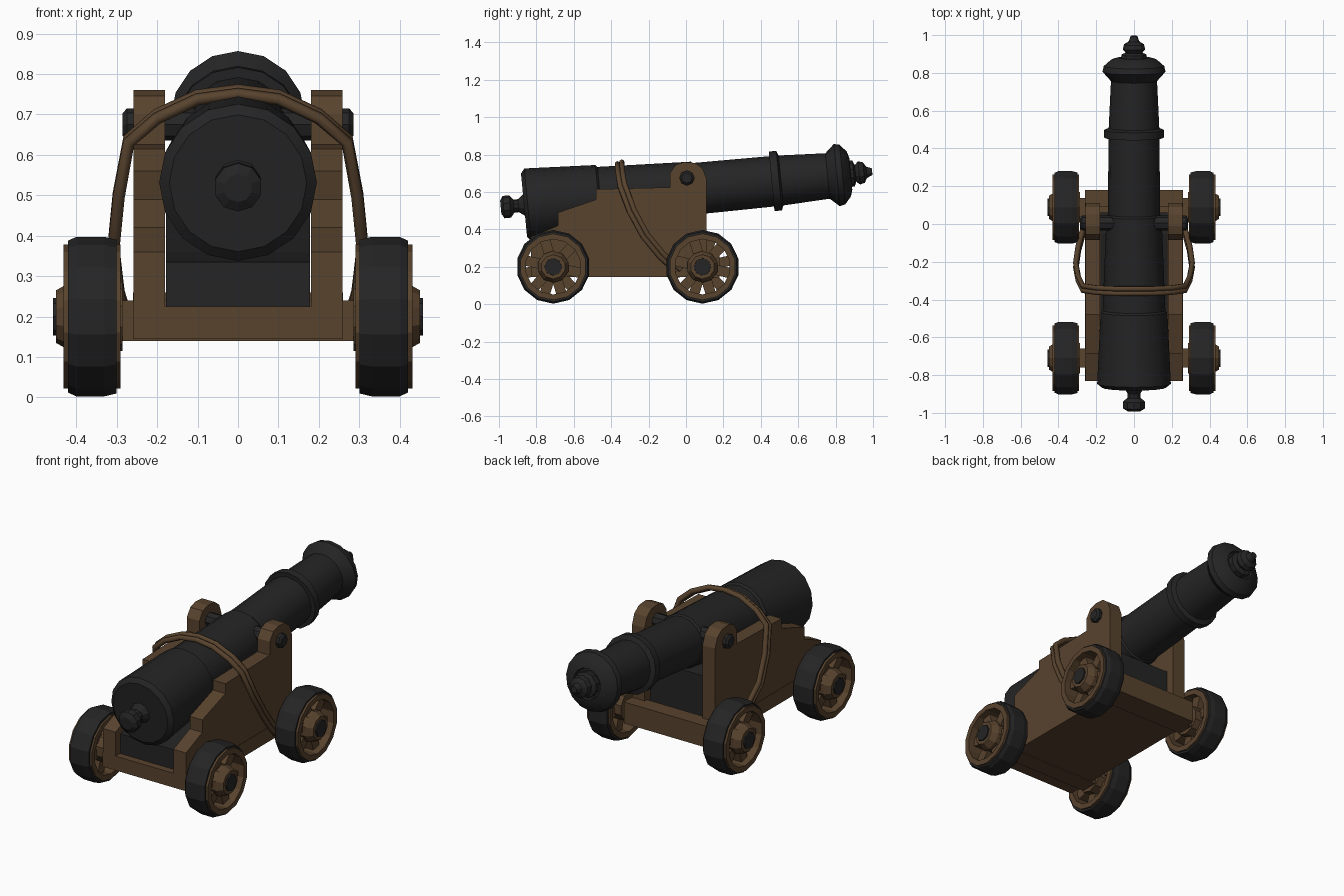
import bpy, bmesh, math
from mathutils import Matrix, Vector

cube = bpy.data.objects.get("Cube")
if cube:
    bpy.data.objects.remove(cube)


def material(name, rgb):
    m = bpy.data.materials.new(name)
    m.use_nodes = True
    m.diffuse_color = (*rgb, 1)
    m.node_tree.nodes["Principled BSDF"].inputs["Base Color"].default_value = (*rgb, 1)
    return m


IRON = material("dark iron", (0.018, 0.018, 0.018))
WOOD = material("brown wood", (0.098, 0.056, 0.027))


def finish(bm, name, mat, matrix=Matrix(), smooth=False):
    bmesh.ops.remove_doubles(bm, verts=bm.verts, dist=0.0001)
    bm.transform(matrix)
    bmesh.ops.recalc_face_normals(bm, faces=bm.faces)
    mesh = bpy.data.meshes.new(name)
    bm.to_mesh(mesh)
    bm.free()
    mesh.materials.append(mat)
    ob = bpy.data.objects.new(name, mesh)
    bpy.context.collection.objects.link(ob)
    if smooth:
        bpy.ops.object.select_all(action='DESELECT')
        ob.select_set(True)
        bpy.context.view_layer.objects.active = ob
        bpy.ops.object.shade_smooth_by_angle(angle=math.radians(30))
    return ob


def lathe(name, profile, mat, matrix, sides=14, closed=False, smooth=False):
    """Turn (distance, radius) points about the local Y axis."""
    bm = bmesh.new()
    rings = []
    for t, r in profile:
        rings.append([bm.verts.new((r * math.sin(a), t, r * math.cos(a)))
                      for a in (math.tau * i / sides for i in range(sides))])
    pairs = list(zip(rings, rings[1:]))
    if closed:
        pairs.append((rings[-1], rings[0]))
    for a, b in pairs:
        for i in range(sides):
            j = (i + 1) % sides
            bm.faces.new((a[i], a[j], b[j], b[i]))
    return finish(bm, name, mat, matrix, smooth)


def box(name, center, size, mat, matrix=Matrix()):
    bm = bmesh.new()
    bmesh.ops.create_cube(bm, size=1)
    bm.transform(Matrix.Translation(center) @ Matrix.Diagonal((*size, 1)))
    return finish(bm, name, mat, matrix)


def slab(name, outline, x0, x1, mat):
    """Extrude a (y, z) outline across x."""
    bm = bmesh.new()
    face = bm.faces.new([bm.verts.new((x0, y, z)) for y, z in outline])
    new = bmesh.ops.extrude_face_region(bm, geom=[face])["geom"]
    verts = [v for v in new if isinstance(v, bmesh.types.BMVert)]
    bmesh.ops.translate(bm, verts=verts, vec=(x1 - x0, 0, 0))
    return finish(bm, name, mat)


# Barrel, tilted up towards the muzzle
tilt = Matrix.Translation((0, 0, 0.613)) @ Matrix.Rotation(math.atan(0.096), 4, 'X')
barrel = [(-0.87, 0), (-0.87, 0.17), (-0.85, 0.195), (-0.47, 0.177), (-0.46, 0.166),
          (0.04, 0.146), (0.05, 0.138), (0.46, 0.135), (0.46, 0.16), (0.50, 0.16),
          (0.51, 0.134), (0.76, 0.122), (0.81, 0.167), (0.84, 0.16), (0.875, 0.12),
          (0.885, 0.085), (0.87, 0.08), (0.87, 0)]
lathe("barrel", barrel, IRON, tilt, 16, smooth=True)
lathe("breech_knob", [(-0.86, 0.065), (-0.90, 0.035), (-0.925, 0.035), (-0.945, 0.06),
                      (-0.98, 0.06), (-0.995, 0.035), (-0.995, 0)], IRON, tilt, 10)
lathe("muzzle_plug", [(0.86, 0.07), (0.90, 0.07), (0.91, 0.045), (0.93, 0.062),
                      (0.955, 0.055), (0.97, 0.03), (1.0, 0.018), (1.0, 0)], IRON, tilt, 10)

# Carriage bed, axle beams and the wedge under the breech
box("carriage_bed", (0, -0.365, 0.185), (0.52, 0.93, 0.08), WOOD)
box("rear_transom", (0, 0.135, 0.20), (0.52, 0.09, 0.12), WOOD)
slab("elevating_wedge", [(-0.79, 0.22), (-0.79, 0.335), (-0.45, 0.36), (-0.05, 0.47),
                         (0.06, 0.47), (0.06, 0.22)], -0.178, 0.178, IRON)

# Stepped cheek outline with a rounded trunnion seat
cheek = [(-0.83, 0.15), (-0.83, 0.36), (-0.685, 0.42), (-0.685, 0.49), (-0.48, 0.56),
         (-0.48, 0.615), (-0.086, 0.625), (-0.086, 0.70), (-0.055, 0.745), (-0.01, 0.76),
         (0.05, 0.755), (0.09, 0.725), (0.11, 0.67), (0.11, 0.15)]


def wheel(label, side, y):
    place = Matrix.Translation((side * 0.36, y, 0.2)) @ Matrix.Rotation(-side * math.pi / 2, 4, 'Z')
    lathe(label + "_tread", [(-0.06, 0.165), (-0.06, 0.19), (-0.03, 0.197), (0.04, 0.197),
                             (0.06, 0.188), (0.06, 0.165)], IRON, place, closed=True)
    lathe(label + "_rim", [(-0.07, 0.148), (-0.07, 0.178), (0.072, 0.178),
                           (0.072, 0.148)], WOOD, place, closed=True)
    for k in range(6):
        turn = place @ Matrix.Rotation(math.tau * k / 6 + 0.3, 4, 'Y')
        box(label + "_spoke", (0, 0, 0.11), (0.055, 0.07, 0.10), WOOD, turn)
    lathe(label + "_hub", [(-0.075, 0), (-0.075, 0.085), (0.055, 0.085), (0.09, 0.065),
                           (0.09, 0)], WOOD, place, 10)
    lathe(label + "_axle_cap", [(0.05, 0), (0.05, 0.05), (0.098, 0.046), (0.098, 0)],
          IRON, place, 8)


for side, word in ((1, "left"), (-1, "right")):
    slab(word + "_cheek", cheek, side * 0.18, side * 0.258, WOOD)
    trunnion = Matrix.Translation((0, 0.005, 0.675)) @ Matrix.Rotation(-side * math.pi / 2, 4, 'Z')
    lathe(word + "_trunnion", [(0.08, 0.04), (0.275, 0.04), (0.285, 0.028), (0.285, 0)],
          IRON, trunnion, 8)
    wheel(word + "_front_wheel", side, -0.71)
    wheel(word + "_rear_wheel", side, 0.088)
for y, word in ((-0.71, "front"), (0.088, "rear")):
    box(word + "_axle", (0, y, 0.19), (0.60, 0.10, 0.10), WOOD)

# Two rope strands over the barrel, tied down by the rear axle
half = [(0, -0.355, 0.755), (0.10, -0.355, 0.742), (0.20, -0.35, 0.695), (0.27, -0.34, 0.635),
        (0.295, -0.29, 0.50), (0.308, -0.22, 0.37), (0.295, -0.13, 0.26), (0.27, -0.04, 0.18)]
path = [Vector((-x, y, z)) for x, y, z in half[:0:-1]] + [Vector(p) for p in half]
for n, shift in enumerate((-0.012, 0.012)):
    curve = bpy.data.curves.new("rope", 'CURVE')
    curve.dimensions = '3D'
    curve.bevel_depth = 0.015
    curve.bevel_resolution = 1
    curve.use_fill_caps = True
    spline = curve.splines.new('POLY')
    spline.points.add(len(path) - 1)
    for point, p in zip(spline.points, path):
        point.co = (p.x, p.y + shift, p.z + shift * 0.4, 1)
    curve.materials.append(WOOD)
    rope = bpy.data.objects.new("rope_strand_%d" % (n + 1), curve)
    bpy.context.collection.objects.link(rope)
